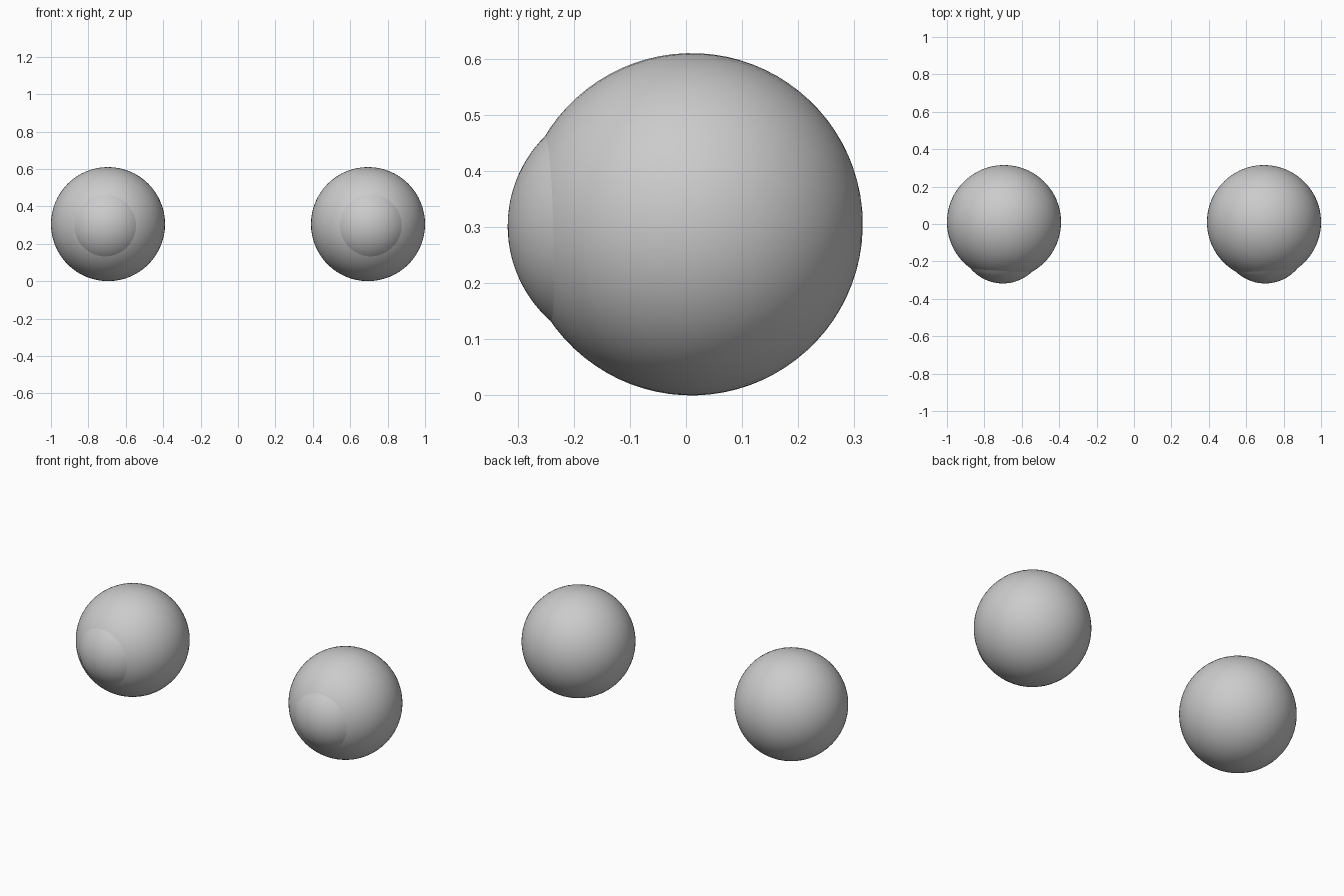
import bpy, bmesh, math
from mathutils import Matrix, Vector

if "Cube" in bpy.data.objects:
    bpy.data.objects.remove(bpy.data.objects["Cube"])

R = 0.305            # eyeball radius
RING = 0.165         # radius of the seam where the cornea meets the eyeball
APEX = 0.328         # cornea tip distance from the eyeball centre
seam = math.sqrt(R * R - RING * RING)
rise = APEX - seam
CR = (RING ** 2 + rise ** 2) / (2 * rise)   # cornea sphere radius


def lathe(name, profile, matrix, segments=64):
    """Spin a (radius, height) profile around local z."""
    bm = bmesh.new()
    vs = [bm.verts.new((r, 0, h)) for r, h in profile]
    edges = [bm.edges.new(p) for p in zip(vs, vs[1:])]
    bmesh.ops.spin(bm, geom=vs + edges, cent=(0, 0, 0), axis=(0, 0, 1),
                   angle=math.tau, steps=segments)
    bmesh.ops.remove_doubles(bm, verts=bm.verts, dist=1e-5)
    bmesh.ops.recalc_face_normals(bm, faces=bm.faces)
    for f in bm.faces:
        f.smooth = True
    me = bpy.data.meshes.new(name)
    bm.to_mesh(me)
    bm.free()
    # outward normals for the open cap as well
    if me.polygons[0].normal.dot(me.polygons[0].center - Vector((0, 0, 0))) < 0:
        me.flip_normals()
    ob = bpy.data.objects.new(name, me)
    ob.matrix_world = matrix
    bpy.context.collection.objects.link(ob)
    return ob


def arc(radius, centre, a0, a1, n):
    pts = []
    for i in range(n + 1):
        a = a0 + (a1 - a0) * i / n
        pts.append((max(0.0, radius * math.sin(a)), centre + radius * math.cos(a)))
    return pts


cap_angle = math.asin(RING / CR)
for side, s in (("left", -1), ("right", 1)):
    # gaze turned slightly outward and down
    gaze = Vector((s * 0.06, -1, -0.03)).normalized()
    m = Matrix.Translation((s * 0.695, 0.01, R)) @ gaze.to_track_quat('Z', 'Y').to_matrix().to_4x4()
    # eyeball
    lathe(side + "_eyeball", arc(R, 0, 0, math.pi, 40), m)
    # bulging cornea cap
    lathe(side + "_cornea", arc(CR, APEX - CR, 0, cap_angle, 14), m)
